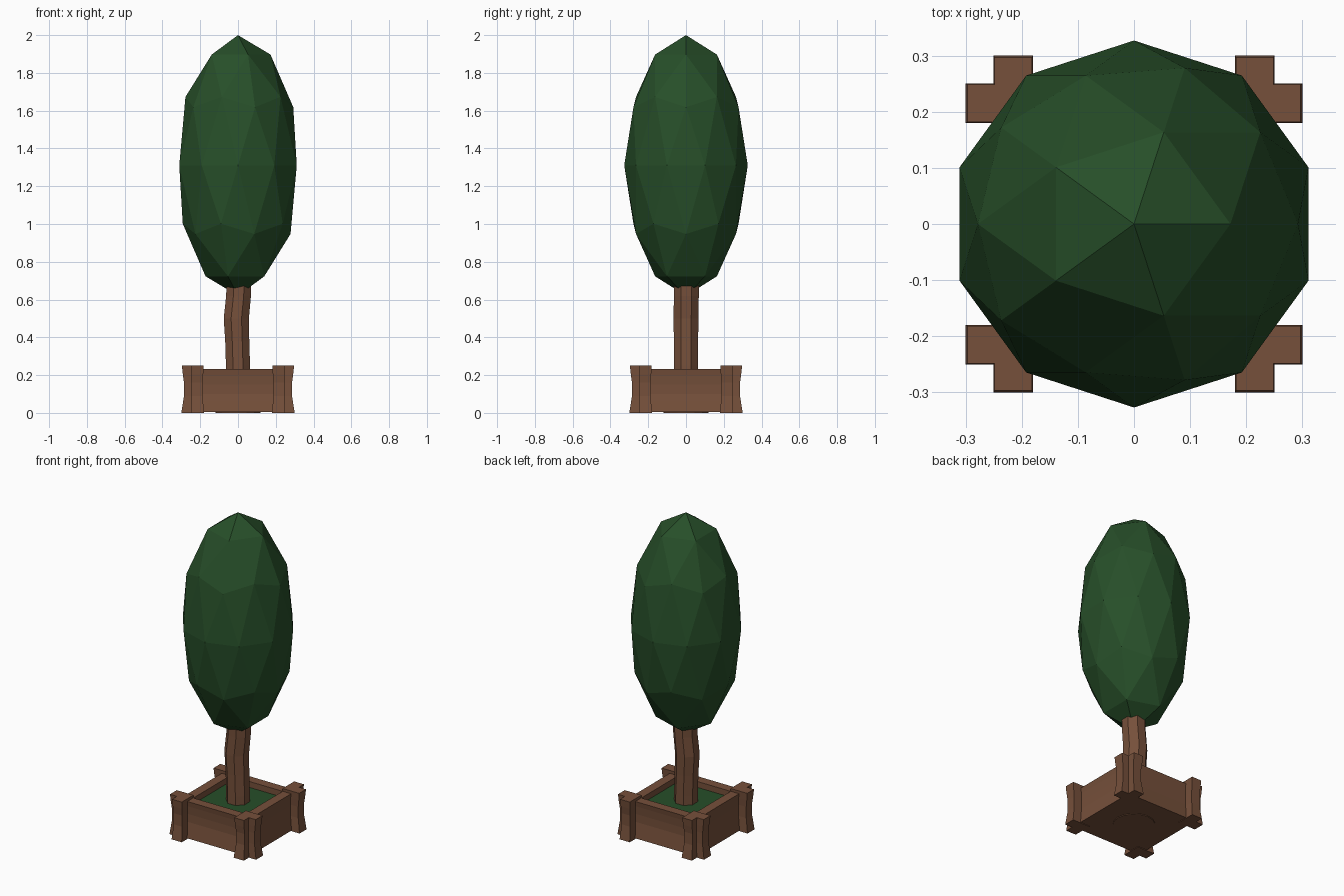
import bpy, bmesh, math

if "Cube" in bpy.data.objects:
    bpy.data.objects.remove(bpy.data.objects["Cube"])


def material(name, rgb):
    m = bpy.data.materials.new(name)
    m.diffuse_color = (*rgb, 1)
    m.use_nodes = True
    m.node_tree.nodes["Principled BSDF"].inputs["Base Color"].default_value = m.diffuse_color
    return m


BROWN = material("warm brown wood", (0.18, 0.08, 0.043))
GREEN = material("dark leaf green", (0.02, 0.077, 0.022))


def finish(name, bm, mat):
    bmesh.ops.recalc_face_normals(bm, faces=bm.faces)
    me = bpy.data.meshes.new(name)
    bm.to_mesh(me)
    bm.free()
    me.materials.append(mat)
    ob = bpy.data.objects.new(name, me)
    bpy.context.collection.objects.link(ob)
    return ob


def loft(name, rings, mat):
    """Skin a stack of equal-length point rings and cap both ends."""
    bm = bmesh.new()
    rows = [[bm.verts.new(p) for p in ring] for ring in rings]
    n = len(rows[0])
    for a, b in zip(rows, rows[1:]):
        for i in range(n):
            j = (i + 1) % n
            bm.faces.new((a[i], a[j], b[j], b[i]))
    bm.faces.new(rows[0])
    bm.faces.new(rows[-1])
    return finish(name, bm, mat)


def square(h, z):
    return [(-h, -h, z), (h, -h, z), (h, h, z), (-h, h, z)]


def octagon(z, cx, cy, r):
    return [(cx + r * math.cos(math.radians(22.5 + 45 * i)),
             cy + r * math.sin(math.radians(22.5 + 45 * i)), z) for i in range(8)]


# Foliage: stretched low-poly ball
bm = bmesh.new()
bmesh.ops.create_icosphere(bm, subdivisions=2, radius=1)
for v in bm.verts:
    v.co = (v.co.x * 0.327, v.co.y * 0.327, 1.31 + v.co.z * 0.69)
finish("foliage", bm, GREEN)

# Trunk: slightly crooked eight-sided column
loft("trunk", [octagon(*s) for s in (
    (0.12, 0.0, 0.0, 0.069), (0.25, 0.0, 0.0, 0.069), (0.38, -0.004, 0.0, 0.069),
    (0.50, -0.009, 0.0, 0.072), (0.62, 0.003, 0.002, 0.071), (0.76, 0.006, 0.002, 0.071))], BROWN)

# Planter box: waisted walls, flat rim, hollow inside
loft("planter_box", [square(h, z) for h, z in (
    (0.245, 0.004), (0.237, 0.06), (0.231, 0.10), (0.231, 0.15),
    (0.235, 0.20), (0.240, 0.232), (0.182, 0.232), (0.182, 0.10))], BROWN)

# Soil
loft("soil", [square(0.184, 0.11), square(0.184, 0.195)], GREEN)

# Small foot disc under the box
loft("foot_disc", [[(0.12 * math.cos(i * math.pi / 8), 0.12 * math.sin(i * math.pi / 8), z)
                    for i in range(16)] for z in (0.0, 0.01)], BROWN)

# Corner posts: notched L section, flared at top and bottom
SECTION = [(0.18, 0.18), (0.30, 0.18), (0.30, 0.25), (0.25, 0.25), (0.25, 0.30), (0.18, 0.30)]
PROFILE = [(0.0, 1.0), (0.05, 0.90), (0.09, 0.82), (0.16, 0.82), (0.205, 0.90), (0.25, 0.96)]
C = 0.222
for sx, side in ((-1, "left"), (1, "right")):
    for sy, end in ((-1, "front"), (1, "back")):
        loft(f"{end}_{side}_post",
             [[(sx * (C + (x - C) * k), sy * (C + (y - C) * k), z) for x, y in SECTION]
              for z, k in PROFILE], BROWN)
